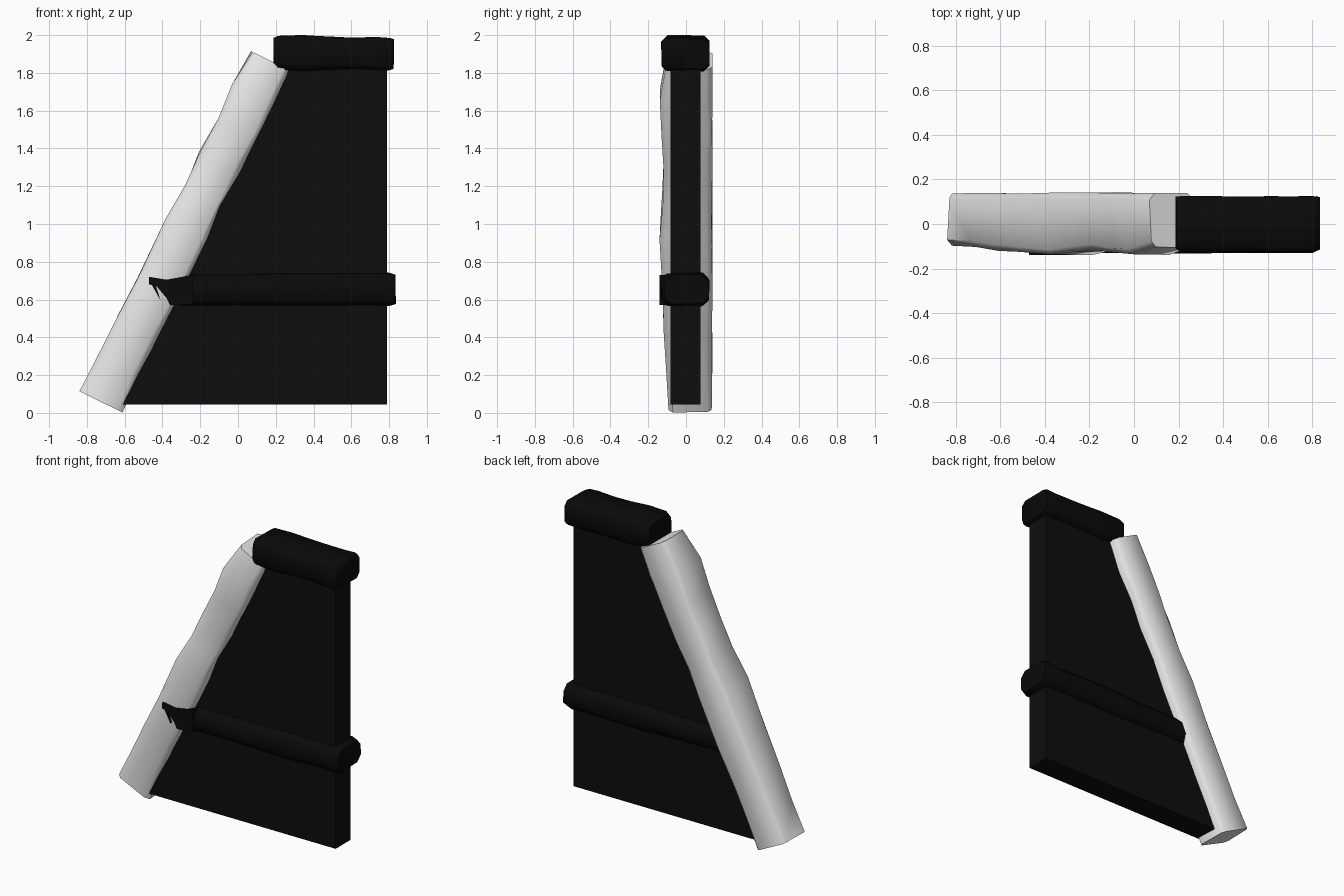
import bpy
import bmesh
import random
from mathutils import Vector

if "Cube" in bpy.data.objects:
    bpy.data.objects.remove(bpy.data.objects["Cube"], do_unlink=True)

random.seed(4)


def make_material(name, color, roughness=0.8):
    mat = bpy.data.materials.new(name)
    mat.use_nodes = True
    mat.diffuse_color = (*color, 1)
    shader = mat.node_tree.nodes["Principled BSDF"]
    shader.inputs["Base Color"].default_value = (*color, 1)
    shader.inputs["Roughness"].default_value = roughness
    return mat


PALE = make_material("pale grey", (0.8, 0.8, 0.8))
BLACK = make_material("panel black", (0.004, 0.004, 0.004))
DARK = make_material("beam black", (0.003, 0.003, 0.003))


def finish(name, bm, mat, smooth_angle=None):
    bmesh.ops.recalc_face_normals(bm, faces=bm.faces)
    mesh = bpy.data.meshes.new(name)
    bm.to_mesh(mesh)
    bm.free()
    mesh.materials.append(mat)
    if smooth_angle:
        mesh.shade_smooth()
        mesh.set_sharp_from_angle(angle=smooth_angle)
    obj = bpy.data.objects.new(name, mesh)
    bpy.context.collection.objects.link(obj)
    return obj


def prism(name, outline, front, back, mat):
    """Extrude an x-z outline from front to back."""
    bm = bmesh.new()
    face = bm.faces.new([bm.verts.new((x, front, z)) for x, z in outline])
    extruded = bmesh.ops.extrude_face_region(bm, geom=[face])["geom"]
    moved = [v for v in extruded if isinstance(v, bmesh.types.BMVert)]
    bmesh.ops.translate(bm, verts=moved, vec=(0, back - front, 0))
    return finish(name, bm, mat)


def hewn_beam(name, start, end, stations, back, chamfer, wobble, mat):
    """Rough chamfered beam; each station is (fraction, half width, front y)."""
    a, b = Vector((start[0], 0, start[1])), Vector((end[0], 0, end[1]))
    axis = (b - a).normalized()
    side = Vector((axis.z, 0, -axis.x))
    bm = bmesh.new()
    rings = []
    for t, half, front in stations:
        c = chamfer * random.uniform(0.8, 1.3)
        section = [(-half, front + c), (-half + c, front), (half - c, front),
                   (half, front + c), (half, back - c), (half - c, back),
                   (-half + c, back), (-half, back - c)]
        is_end = t in (0, 1)
        ring = []
        for u, y in section:
            slide = 0 if is_end else random.uniform(-2, 2) * wobble
            point = a.lerp(b, t) + side * (u + random.uniform(-wobble, wobble))
            point += axis * slide
            point.y = y + random.uniform(-wobble, wobble) * 0.4
            ring.append(bm.verts.new(point))
        rings.append(ring)
    for low, high in zip(rings, rings[1:]):
        for i in range(len(low)):
            j = (i + 1) % len(low)
            bm.faces.new((low[i], low[j], high[j], high[i]))
    bm.faces.new(rings[0])
    bm.faces.new(rings[-1])
    return finish(name, bm, mat, 0.9)


# Flat wall panel with a sloping edge
prism("wall_panel", [(-0.66, 0.045), (0.79, 0.045), (0.79, 1.88), (0.21, 1.88)],
      -0.083, 0.077, BLACK)

# Leaning post along the slope
hewn_beam("leaning_post", (-0.725, 0.058), (0.17, 1.865),
          [(0, 0.122, -0.095), (0.1, 0.12, -0.105), (0.22, 0.118, -0.118),
           (0.34, 0.118, -0.125), (0.5, 0.122, -0.138), (0.6, 0.11, -0.125),
           (0.7, 0.117, -0.12), (0.8, 0.112, -0.128), (0.9, 0.118, -0.138),
           (1, 0.108, -0.105)],
          0.138, 0.026, 0.007, PALE)

# Short cap beam on top
hewn_beam("cap_beam", (0.187, 1.907), (0.825, 1.902),
          [(0, 0.078, -0.11), (0.04, 0.09, -0.125), (0.25, 0.094, -0.128),
           (0.45, 0.09, -0.126), (0.65, 0.083, -0.128), (0.85, 0.085, -0.13),
           (0.97, 0.086, -0.13), (1, 0.078, -0.115)],
          0.124, 0.026, 0.004, DARK)

# Crossbeam around the lower part of the panel
hewn_beam("crossbeam", (-0.36, 0.65), (0.835, 0.655),
          [(0, 0.075, -0.12), (0.12, 0.08, -0.128), (0.3, 0.08, -0.13),
           (0.5, 0.086, -0.132), (0.7, 0.084, -0.13), (0.88, 0.082, -0.13),
           (0.97, 0.086, -0.13), (1, 0.076, -0.115)],
          0.122, 0.034, 0.003, DARK)

# Splintered end of the crossbeam
prism("splintered_end",
      [(-0.24, 0.73), (-0.38, 0.705), (-0.47, 0.72), (-0.472, 0.68),
       (-0.435, 0.675), (-0.38, 0.61), (-0.36, 0.572), (-0.24, 0.575)],
      -0.14, -0.1, DARK)
prism("splinter", [(-0.46, 0.685), (-0.435, 0.675), (-0.41, 0.595)],
      -0.138, -0.1, DARK)
